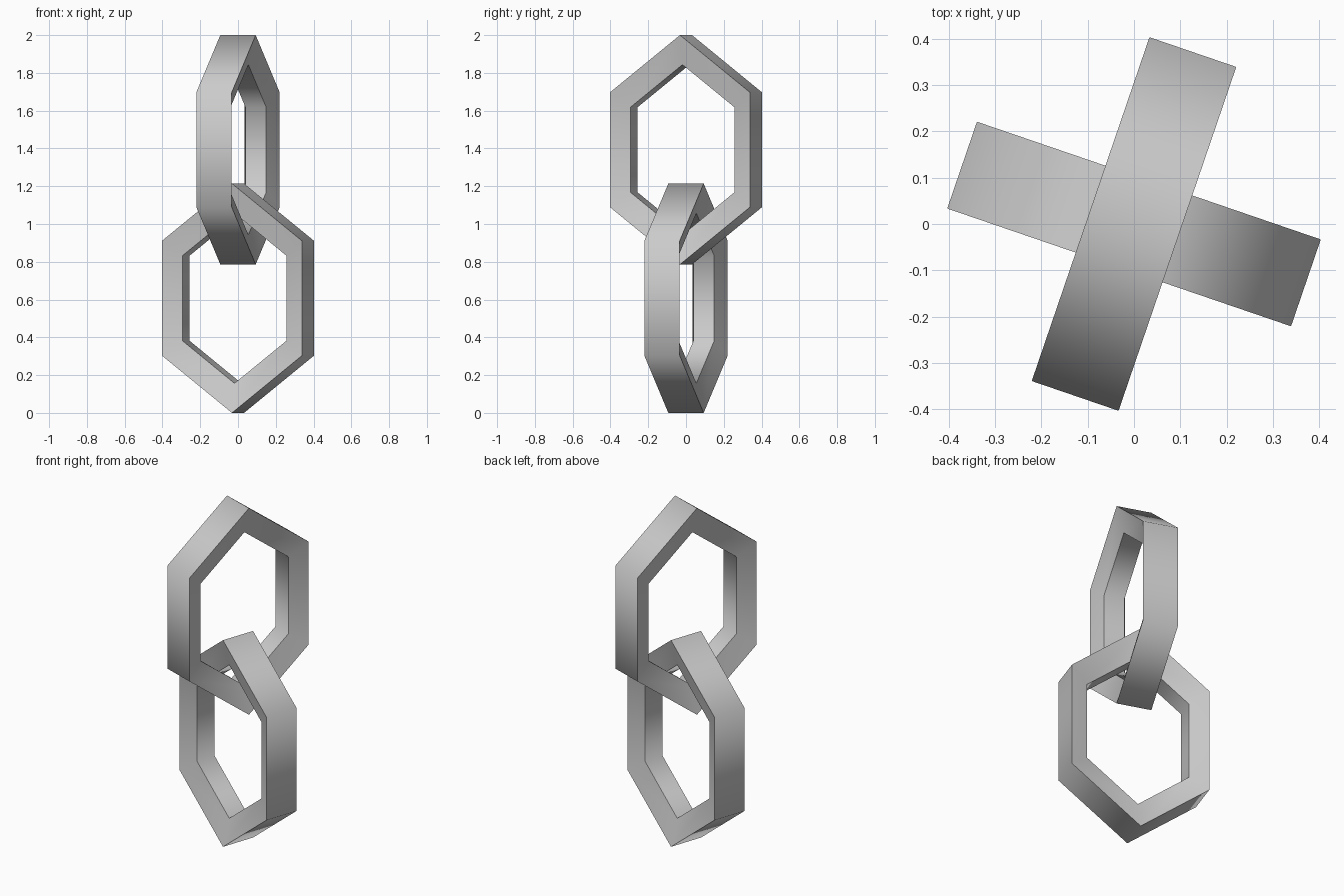
import bpy, bmesh
from math import sin, cos, pi, radians

if "Cube" in bpy.data.objects:
    bpy.data.objects.remove(bpy.data.objects["Cube"])

HALF_H, HALF_W, INNER = 0.607, 0.392, 0.742
OUT_T, IN_T = 0.099, 0.058   # half thickness at the outer and inner rim


def hex_link(name, z, angle):
    """Stretched hexagonal ring with a tapered section, standing upright."""
    bm = bmesh.new()
    section = [(1, -OUT_T), (1, OUT_T), (INNER, IN_T), (INNER, -IN_T)]
    rings = []
    for i in range(6):
        a = i * pi / 3
        x, h = HALF_W / cos(pi / 6) * sin(a), HALF_H * cos(a)
        rings.append([bm.verts.new((x * s, t, h * s)) for s, t in section])
    for i in range(6):
        r, n = rings[i], rings[(i + 1) % 6]
        for j in range(4):
            k = (j + 1) % 4
            bm.faces.new((r[j], r[k], n[k], n[j])).smooth = True
    # Smooth around the ring, sharp along its four rims
    for i in range(6):
        for a, b in zip(rings[i], rings[(i + 1) % 6]):
            bm.edges.get((a, b)).smooth = False
    bmesh.ops.recalc_face_normals(bm, faces=bm.faces)
    mesh = bpy.data.meshes.new(name)
    bm.to_mesh(mesh)
    bm.free()
    ob = bpy.data.objects.new(name, mesh)
    bpy.context.collection.objects.link(ob)
    ob.location.z = z
    ob.rotation_euler.z = radians(angle)
    return ob


# Two interlocked chain links at right angles
hex_link("lower_link", HALF_H, -18.9)
hex_link("upper_link", 2 - HALF_H, 71.1)
